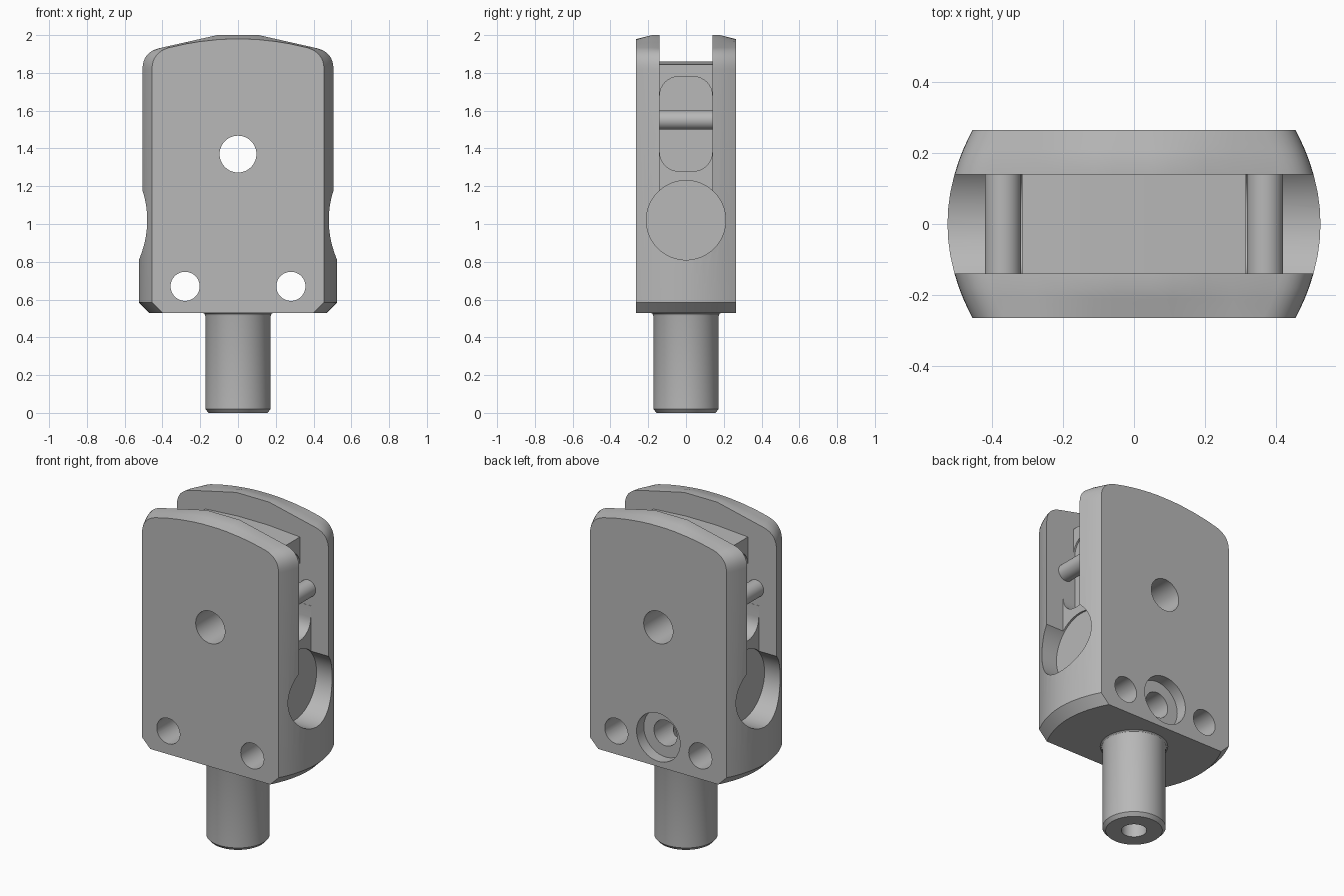
import bpy, bmesh, math
from mathutils import Vector

if "Cube" in bpy.data.objects:
    bpy.data.objects.remove(bpy.data.objects["Cube"], do_unlink=True)

metal = bpy.data.materials.new("grey_metal")
metal.use_nodes = True
grey = (0.48, 0.48, 0.48, 1)
metal.diffuse_color = grey
metal.node_tree.nodes["Principled BSDF"].inputs["Base Color"].default_value = grey


def loft(name, rings):
    """Skin a list of closed rings and cap both ends."""
    bm = bmesh.new()
    loops = [[bm.verts.new(p) for p in ring] for ring in rings]
    for a, b in zip(loops, loops[1:]):
        for i in range(len(a)):
            j = (i + 1) % len(a)
            bm.faces.new((a[i], a[j], b[j], b[i]))
    bm.faces.new(loops[0])
    bm.faces.new(loops[-1])
    bmesh.ops.recalc_face_normals(bm, faces=bm.faces)
    mesh = bpy.data.meshes.new(name)
    bm.to_mesh(mesh)
    bm.free()
    mesh.materials.append(metal)
    obj = bpy.data.objects.new(name, mesh)
    bpy.context.collection.objects.link(obj)
    return obj


def place(u, v, d, axis):
    return {"x": (d, u, v), "y": (u, d, v), "z": (u, v, d)}[axis]


def prism(name, pts, axis, a, b):
    return loft(name, [[place(u, v, d, axis) for u, v in pts] for d in (a, b)])


def circle(u, v, r, n=48):
    return [(u + r * math.cos(math.tau * i / n), v + r * math.sin(math.tau * i / n))
            for i in range(n)]


def cut(target, cutter):
    """Subtract the cutter and discard it."""
    mod = target.modifiers.new("cut", "BOOLEAN")
    mod.operation, mod.solver, mod.object = "DIFFERENCE", "EXACT", cutter
    graph = bpy.context.evaluated_depsgraph_get()
    mesh = bpy.data.meshes.new_from_object(target.evaluated_get(graph))
    target.modifiers.clear()
    target.data = mesh
    bpy.data.objects.remove(cutter, do_unlink=True)


def smooth(obj, angle=25):
    bpy.ops.object.select_all(action="DESELECT")
    obj.select_set(True)
    bpy.context.view_layer.objects.active = obj
    bpy.ops.object.shade_smooth_by_angle(angle=math.radians(angle))


DEPTH = 0.264


def section(y):
    """Body outline at depth y: bulged sides, crowned top, chamfered foot."""
    w = 0.525 - 0.07 * (y / DEPTH) ** 2
    t = max(0, (abs(y) - 0.18) / (DEPTH - 0.18))

    def top(x):
        ridge = 2 - 0.226 * max(0, x - 0.11)
        crown = 1.98 - 0.05 * (x / 0.38) ** 2
        return (1 - t) * ridge + t * crown

    half = [(w - 0.055, 0.53), (w, 0.585)]
    p0, p1 = Vector((w, 1.82)), Vector((w, top(w)))
    p2 = Vector((w - 0.09, top(w - 0.09)))
    for i in range(9):
        s = i / 8
        half.append(tuple(p0 * (1 - s) ** 2 + p1 * 2 * s * (1 - s) + p2 * s * s))
    half += [(x, top(x)) for x in (0.28, 0.2, 0.11, 0.05)]
    return [(x, y, z) for x, z in half] + [(-x, y, z) for x, z in reversed(half)]


# Body
depths = [-DEPTH, -0.24, -0.21, -0.18, -0.14, -0.09, -0.045]
body = loft("body", [section(y) for y in depths + [0] + [-y for y in reversed(depths)]])

# Central slot with a raised core between the two cheeks
half = [(0.1, 1.86), (0.315, 1.845), (0.315, 1.45), (0.388, 1.45),
        (0.388, 1.02), (0.7, 1.02), (0.7, 2.2)]
slot = half + [(-x, z) for x, z in reversed(half)]
cut(body, prism("slot_cutter", slot, "y", -0.14, 0.14))

# Rounded recess in each side of the core
recess = []
for k, (sy, sz) in enumerate(((1, 1), (-1, 1), (-1, -1), (1, -1))):
    for i in range(9):
        a = math.pi / 2 * (k + i / 8)
        recess.append((sy * 0.039 + 0.1 * math.cos(a), 1.53 + sz * 0.15 + 0.1 * math.sin(a)))
for s in (-1, 1):
    cut(body, prism("recess_cutter", recess, "x", s * 0.305, s * 0.7))
    # Round side pocket
    cut(body, prism("pocket_cutter", circle(0, 1.02, 0.21, 64), "x", s * 0.377, s * 0.7))
    # Lower through hole
    cut(body, prism("hole_cutter", circle(s * 0.28, 0.67, 0.077), "y", -0.5, 0.5))

# Upper through hole, then the counterbored hole in the back
cut(body, prism("hole_cutter", circle(0, 1.37, 0.0975), "y", -0.5, 0.5))
cut(body, prism("counterbore_cutter", circle(0, 0.707, 0.145), "y", 0.195, 0.5))
cut(body, prism("screw_cutter", circle(0, 0.707, 0.077), "y", -0.06, 0.5))
cut(body, prism("bore_cutter", circle(0, 0, 0.069), "z", 0.3, 0.7))
smooth(body)

# Shaft with chamfered tip, small flare at the body, and axial bore
shaft_profile = [(0.155, 0), (0.173, 0.02), (0.173, 0.512), (0.177, 0.524), (0.186, 0.531)]
shaft = loft("shaft", [[(x, y, z) for x, y in circle(0, 0, r, 64)] for r, z in shaft_profile])
cut(shaft, prism("bore_cutter", circle(0, 0, 0.069), "z", -0.1, 0.7))
smooth(shaft)

# Cross pins between the cheeks
for s, side in ((-1, "right"), (1, "left")):
    smooth(prism(side + "_pin", circle(s * 0.369, 1.55, 0.051), "y", -0.145, 0.145))
